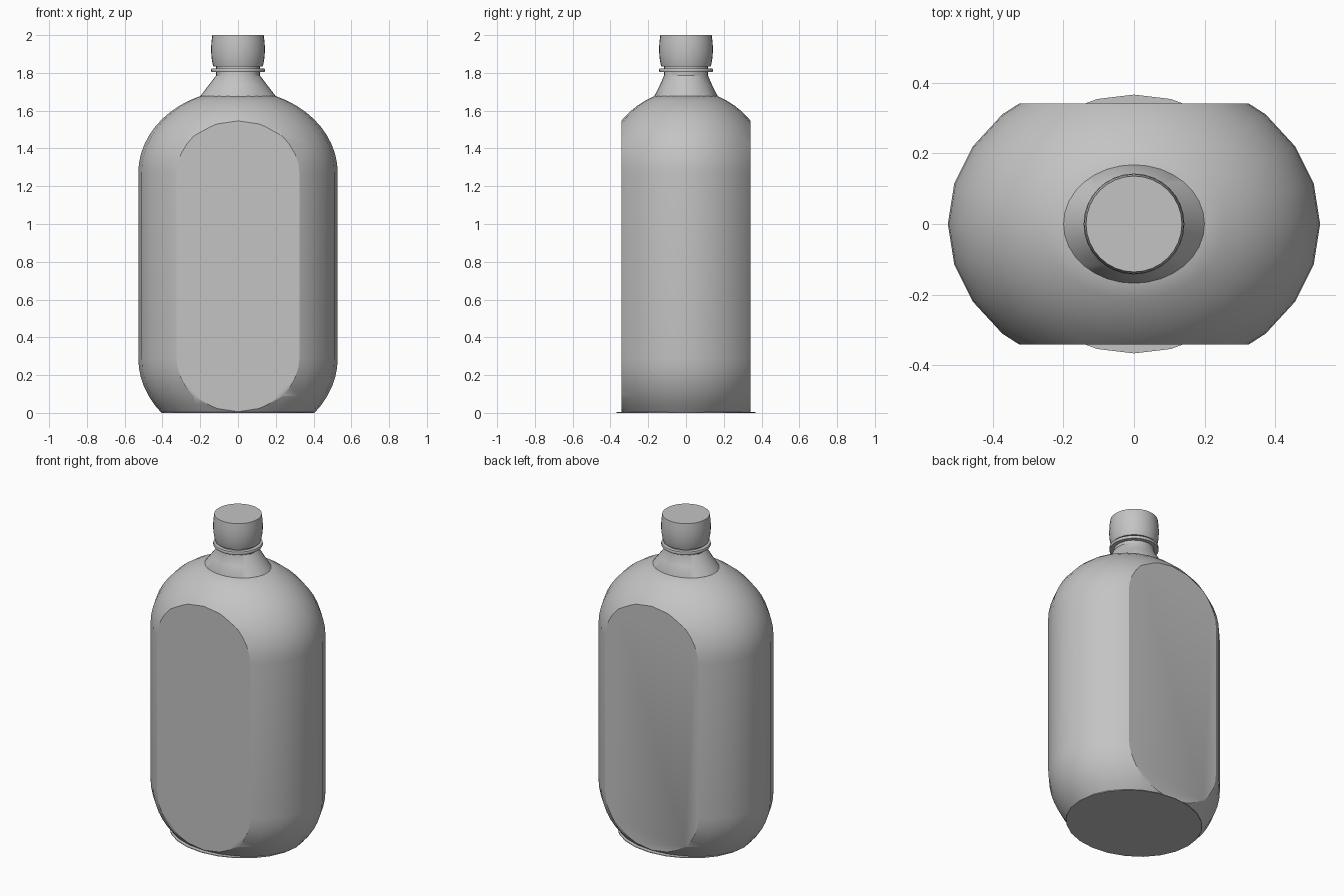
import bpy, bmesh, math
from mathutils import Vector

if "Cube" in bpy.data.objects:
    bpy.data.objects.remove(bpy.data.objects["Cube"])

grey = bpy.data.materials.new("plain_grey")
grey.diffuse_color = (0.55, 0.55, 0.55, 1)
grey.use_nodes = True
grey.node_tree.nodes["Principled BSDF"].inputs["Base Color"].default_value = grey.diffuse_color


def lathe(name, profile, sides, flat_y=None):
    """Stack elliptical rings given as (rx, ry, z), closed at both ends."""
    bm = bmesh.new()
    rings = []
    for rx, ry, z in profile:
        rings.append([bm.verts.new((rx * math.cos(2 * math.pi * i / sides),
                                    ry * math.sin(2 * math.pi * i / sides), z))
                      for i in range(sides)])
    for a, b in zip(rings, rings[1:]):
        for i in range(sides):
            j = (i + 1) % sides
            bm.faces.new((a[i], a[j], b[j], b[i]))
    bm.faces.new(rings[0][::-1])
    bm.faces.new(rings[-1])
    # Slice off the front and back to leave flat panels
    if flat_y:
        for s in (-1, 1):
            geom = bm.verts[:] + bm.edges[:] + bm.faces[:]
            cut = bmesh.ops.bisect_plane(bm, geom=geom, dist=1e-5,
                                         plane_co=Vector((0, s * flat_y, 0)),
                                         plane_no=Vector((0, s, 0)), clear_outer=True)
            rim = [e for e in cut["geom_cut"] if isinstance(e, bmesh.types.BMEdge)]
            bmesh.ops.holes_fill(bm, edges=rim, sides=0)
    bmesh.ops.recalc_face_normals(bm, faces=bm.faces[:])
    mesh = bpy.data.meshes.new(name)
    bm.to_mesh(mesh)
    bm.free()
    mesh.materials.append(grey)
    obj = bpy.data.objects.new(name, mesh)
    bpy.context.collection.objects.link(obj)
    bpy.ops.object.select_all(action='DESELECT')
    obj.select_set(True)
    bpy.context.view_layer.objects.active = obj
    bpy.ops.object.shade_smooth_by_angle(angle=math.radians(30))
    return obj


# Body: straight sides with rounded shoulder and rounded foot
RX, RY = 0.528, 0.44
foot_end = math.acos(0.405 / RX)
shoulder_end = math.acos(0.2 / RX)
body = []
for i in range(6, -1, -1):
    t = foot_end * i / 6
    body.append((RX * math.cos(t), RY * math.cos(t),
                 0.29 * (1 - math.sin(t) / math.sin(foot_end))))
for i in range(11):
    t = shoulder_end * i / 10
    body.append((RX * math.cos(t), RY * math.cos(t),
                 1.27 + 0.407 * math.sin(t) / math.sin(shoulder_end)))
lathe("body", body, 24, flat_y=0.342)

# Thin base plate, slightly wider than the flat panels
lathe("base_plate", [(0.405, 0.367, 0), (0.405, 0.367, 0.004)], 24)

# Neck: oval where it meets the shoulder, round at the top
lathe("neck", [(0.2, 0.168, 1.67), (0.2, 0.168, 1.677), (0.155, 0.138, 1.735),
               (0.116, 0.116, 1.787), (0.116, 0.116, 1.85)], 32)

# Collar ring under the cap
lathe("collar", [(0.14, 0.14, 1.804), (0.142, 0.142, 1.808),
                 (0.142, 0.142, 1.818), (0.14, 0.14, 1.822)], 32)

# Gently bulging cap
lathe("cap", [(r, r, z) for r, z in ((0.13, 1.833), (0.135, 1.85), (0.14, 1.88),
                                     (0.143, 1.92), (0.141, 1.96), (0.136, 2.0))], 32)
